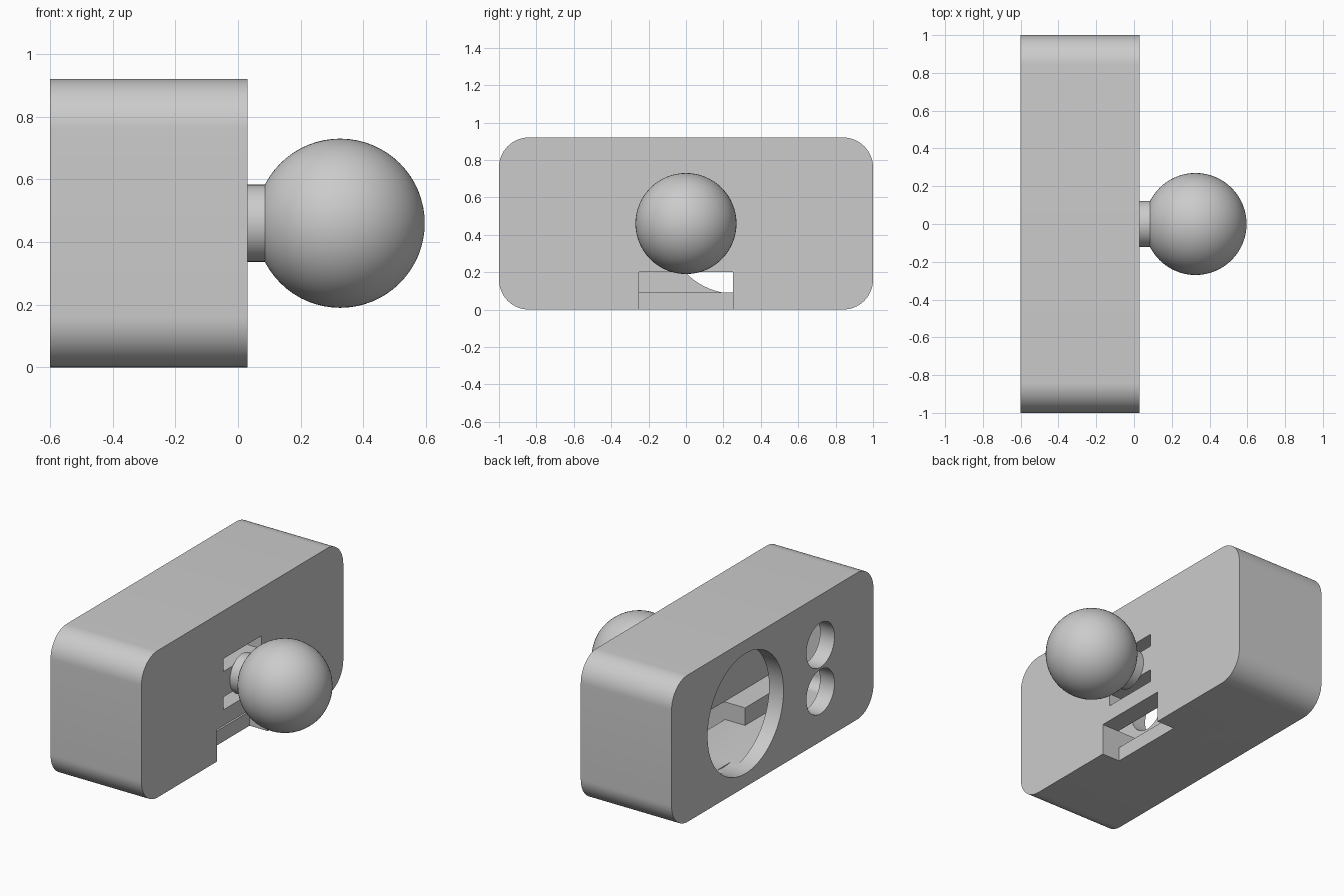
import bpy, bmesh, math
from mathutils import Matrix, Vector

if "Cube" in bpy.data.objects:
    bpy.data.objects.remove(bpy.data.objects["Cube"])

grey = bpy.data.materials.new("plain_grey")
grey.diffuse_color = (0.6, 0.6, 0.6, 1)
grey.use_nodes = True
grey.node_tree.nodes["Principled BSDF"].inputs["Base Color"].default_value = grey.diffuse_color


def make(name, bm, smooth=True):
    bmesh.ops.recalc_face_normals(bm, faces=bm.faces)
    me = bpy.data.meshes.new(name)
    bm.to_mesh(me)
    bm.free()
    me.materials.append(grey)
    ob = bpy.data.objects.new(name, me)
    bpy.context.collection.objects.link(ob)
    if smooth:
        shade(ob)
    return ob


def shade(ob):
    bpy.ops.object.select_all(action='DESELECT')
    ob.select_set(True)
    bpy.context.view_layer.objects.active = ob
    bpy.ops.object.shade_smooth_by_angle(angle=math.radians(30))


def box(name, x0, x1, y0, y1, z0, z1):
    bm = bmesh.new()
    bmesh.ops.create_cube(bm, size=1)
    bmesh.ops.scale(bm, vec=(x1 - x0, y1 - y0, z1 - z0), verts=bm.verts)
    bmesh.ops.translate(bm, vec=((x0 + x1) / 2, (y0 + y1) / 2, (z0 + z1) / 2), verts=bm.verts)
    return make(name, bm, False)


def rounded_block(name, x0, x1, hy, z0, z1, r, steps=16):
    """Rounded rectangle in the yz plane, extruded along x."""
    bm = bmesh.new()
    ring = []
    corners = [(hy - r, z1 - r), (-hy + r, z1 - r), (-hy + r, z0 + r), (hy - r, z0 + r)]
    for i, (cy, cz) in enumerate(corners):
        for k in range(steps + 1):
            a = (i + k / steps) * math.pi / 2
            ring.append(bm.verts.new((x0, cy + r * math.cos(a), cz + r * math.sin(a))))
    face = bm.faces.new(ring)
    ext = bmesh.ops.extrude_face_region(bm, geom=[face])
    moved = [v for v in ext["geom"] if isinstance(v, bmesh.types.BMVert)]
    bmesh.ops.translate(bm, vec=(x1 - x0, 0, 0), verts=moved)
    return make(name, bm, False)


def rod(name, x0, x1, y, z, r, seg=64):
    bm = bmesh.new()
    bmesh.ops.create_cone(bm, cap_ends=True, segments=seg, radius1=r, radius2=r, depth=x1 - x0,
                          matrix=Matrix.Translation(((x0 + x1) / 2, y, z)) @ Matrix.Rotation(math.pi / 2, 4, 'Y'))
    return make(name, bm)


def cut(target, cutters):
    for c in cutters:
        c.hide_render = True
        mod = target.modifiers.new("cut", 'BOOLEAN')
        mod.operation = 'DIFFERENCE'
        mod.solver = 'EXACT'
        mod.object = c
    bpy.context.view_layer.update()
    done = bpy.data.meshes.new_from_object(target.evaluated_get(bpy.context.evaluated_depsgraph_get()))
    target.modifiers.clear()
    target.data = done
    for c in cutters:
        bpy.data.objects.remove(c)
    shade(target)


MID = 0.46

# Hollow housing with round openings at the back, slots and a cable notch in front
housing = rounded_block("housing", -0.6, 0.03, 1.0, 0, 0.92, 0.16)
cutters = [
    rounded_block("cavity_cutter", -0.5, -0.09, 0.91, 0.09, 0.83, 0.07),
    rod("large_hole_cutter", -0.7, -0.45, 0.267, MID, 0.376, 96),
    box("notch_cutter", -0.095, 0.1, -0.25, 0.25, -0.1, 0.2),
]
for s in (1, -1):
    cutters.append(rod("small_hole_cutter", -0.7, -0.45, -0.475, MID + s * 0.146, 0.139))
    zs = sorted((MID + s * 0.08, MID + s * 0.16))
    cutters.append(box("slot_cutter", -0.2, 0.1, -0.188, 0.188, *zs))
cut(housing, cutters)

# Inner ledges on both sides of the notch
box("ledge_left", -0.235, -0.08, -0.92, -0.25, 0.08, 0.2)
box("ledge_right", -0.235, -0.08, 0.25, 0.92, 0.08, 0.2)

# Ball mount
rod("ball_neck", 0.03, 0.12, 0, MID, 0.123)
bm = bmesh.new()
bmesh.ops.create_uvsphere(bm, u_segments=64, v_segments=32, radius=0.27,
                          matrix=Matrix.Translation((0.326, 0, MID)) @ Matrix.Rotation(math.pi / 2, 4, 'Y'))
make("ball", bm)
